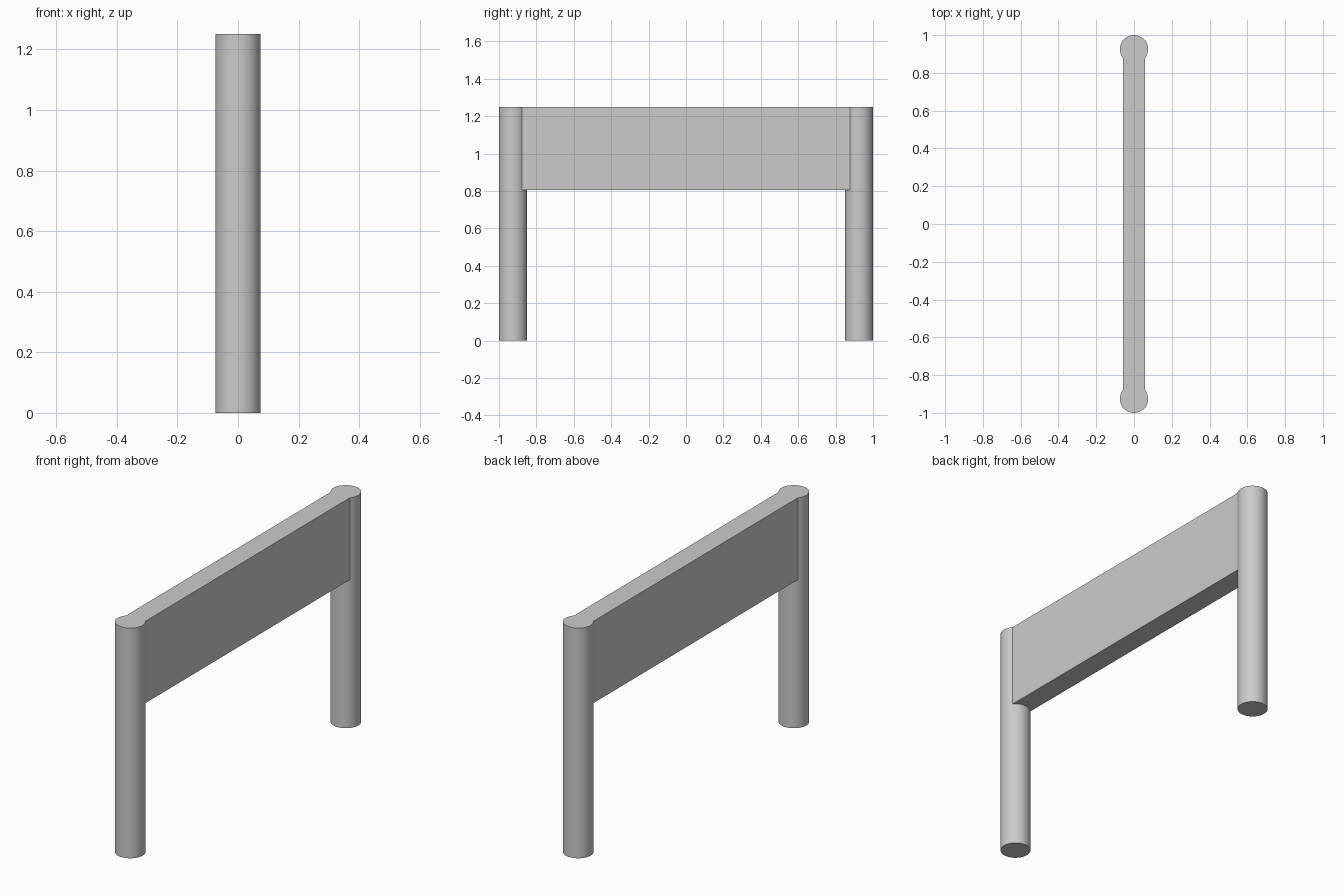
import bpy
import math

cube = bpy.data.objects.get("Cube")
if cube:
    bpy.data.objects.remove(cube, do_unlink=True)

HEIGHT = 1.25
RADIUS = 0.075
POST_Y = 1 - RADIUS
PANEL_BOTTOM = 0.805
PANEL_WIDTH = 0.116

# Single grey finish
grey = bpy.data.materials.new("light grey")
grey.use_nodes = True
colour = (0.6, 0.6, 0.6, 1)
grey.diffuse_color = colour
grey.node_tree.nodes["Principled BSDF"].inputs["Base Color"].default_value = colour


def finish(name):
    obj = bpy.context.object
    obj.name = name
    obj.data.materials.append(grey)
    return obj


# Round posts at both ends
for name, side in (("front_post", -1), ("back_post", 1)):
    bpy.ops.mesh.primitive_cylinder_add(
        vertices=64, radius=RADIUS, depth=HEIGHT,
        location=(0, side * POST_Y, HEIGHT / 2))
    finish(name)
    bpy.ops.object.shade_smooth_by_angle(angle=math.radians(30))

# Flat panel let into the posts, flush with their tops
bpy.ops.mesh.primitive_cube_add(
    size=1, location=(0, 0, (HEIGHT + PANEL_BOTTOM) / 2))
panel = finish("panel")
panel.scale = (PANEL_WIDTH, 2 * POST_Y, HEIGHT - PANEL_BOTTOM)
bpy.ops.object.transform_apply(location=False, rotation=False, scale=True)
